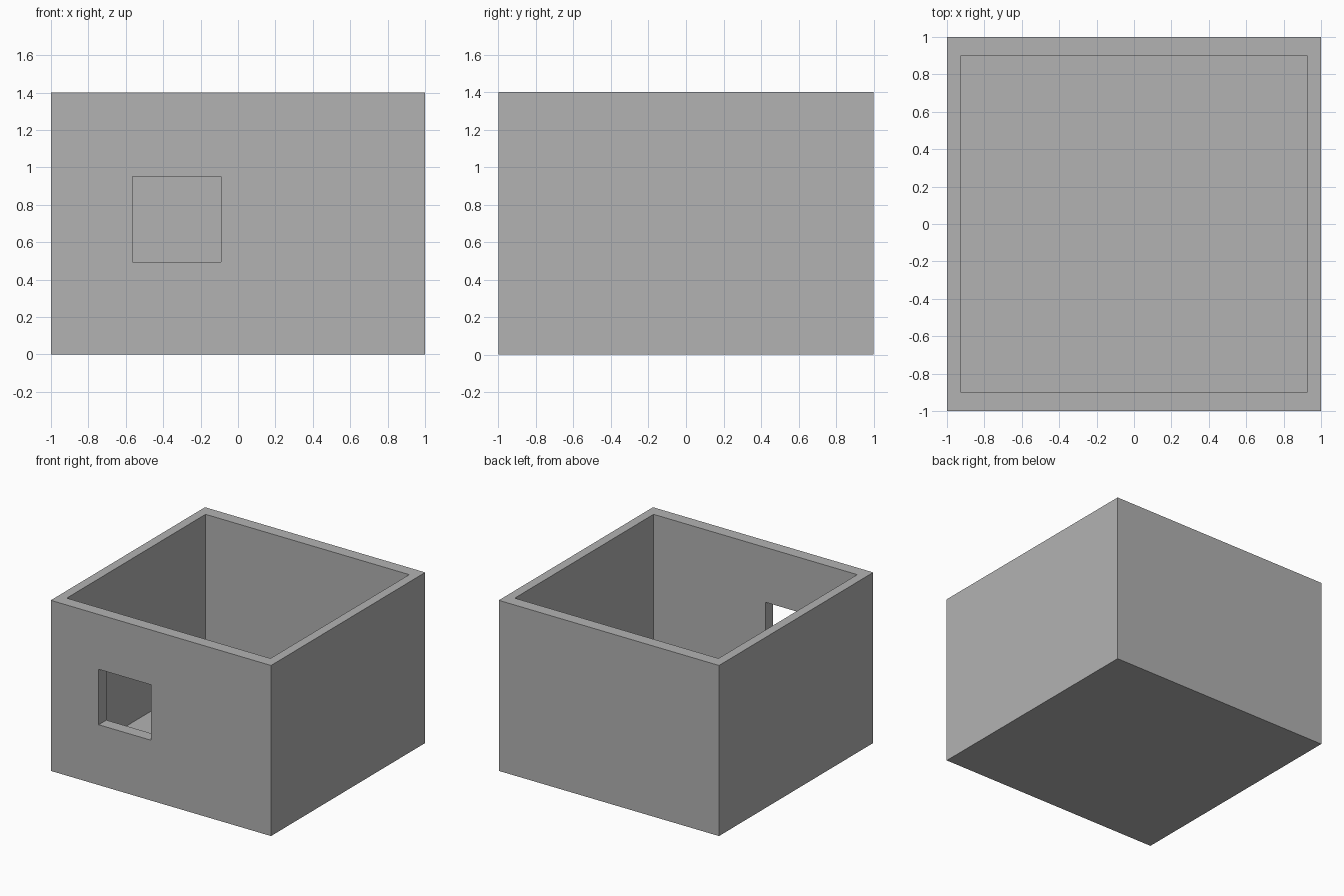
import bpy
from mathutils import Vector

default = bpy.data.objects.get("Cube")
if default:
    bpy.data.objects.remove(default, do_unlink=True)

grey = bpy.data.materials.new("plain grey")
grey.use_nodes = True
colour = (0.448, 0.448, 0.448, 1)
grey.diffuse_color = colour
grey.node_tree.nodes["Principled BSDF"].inputs["Base Color"].default_value = colour


def box(name, low, high):
    """Box between two opposite corners."""
    low, high = Vector(low), Vector(high)
    bpy.ops.mesh.primitive_cube_add(size=1, location=(low + high) / 2)
    ob = bpy.context.object
    ob.name = name
    ob.scale = high - low
    bpy.ops.object.transform_apply(location=True, rotation=False, scale=True)
    ob.data.materials.append(grey)
    return ob


def cut(target, cutter):
    """Subtract the cutter, apply the result and drop the cutter."""
    cutter.hide_render = True
    mod = target.modifiers.new(cutter.name, "BOOLEAN")
    mod.operation = "DIFFERENCE"
    mod.solver = "EXACT"
    mod.object = cutter
    bpy.ops.object.select_all(action="DESELECT")
    target.select_set(True)
    bpy.context.view_layer.objects.active = target
    bpy.ops.object.modifier_apply(modifier=mod.name)
    bpy.data.objects.remove(cutter, do_unlink=True)


# Walls and floor as one shell
shell = box("room_shell", (-1, -1, 0), (1, 1, 1.4))

# Open interior above a thin floor
cut(shell, box("interior_cutter", (-0.925, -0.9, 0.054), (0.925, 0.9, 1.6)))

# Window through the front wall
cut(shell, box("window_cutter", (-0.565, -1.1, 0.495), (-0.09, -0.8, 0.95)))
